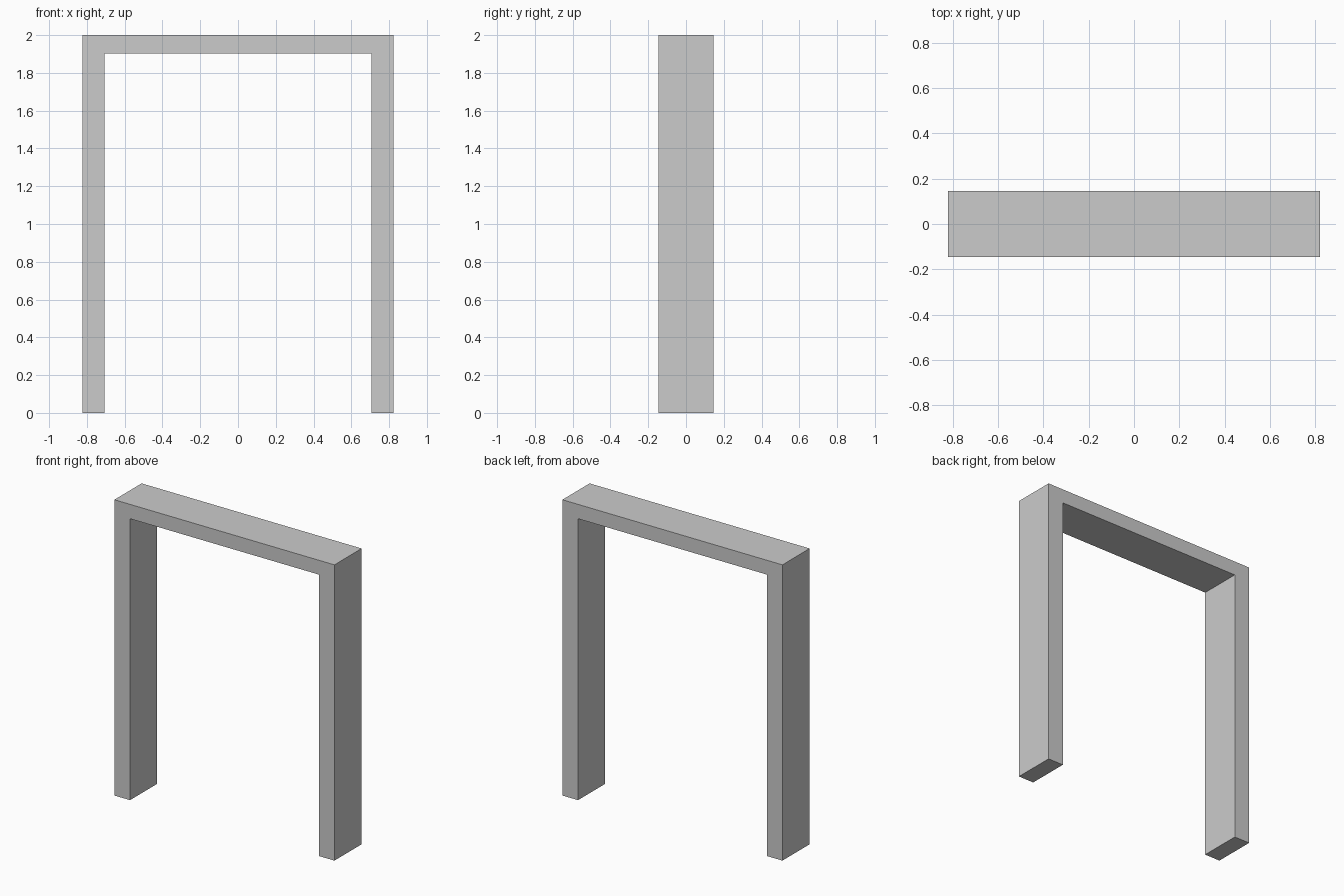
import bpy, bmesh
from mathutils import Vector

if "Cube" in bpy.data.objects:
    bpy.data.objects.remove(bpy.data.objects["Cube"])

# Overall sizes
HALF_W, HALF_OPENING = 0.823, 0.706
HEIGHT, LINTEL_BOTTOM = 2.0, 1.903
DEPTH = 0.29

# Door frame: right half of the outline, mirrored to close the arch
half = [(HALF_OPENING, LINTEL_BOTTOM), (HALF_OPENING, 0),
        (HALF_W, 0), (HALF_W, HEIGHT)]
outline = half + [(-x, z) for x, z in reversed(half)]

bm = bmesh.new()
front = bm.faces.new([bm.verts.new((x, -DEPTH / 2, z)) for x, z in outline])

# Extrude the profile to the frame depth
result = bmesh.ops.extrude_face_region(bm, geom=[front], use_keep_orig=True)
back = [v for v in result["geom"] if isinstance(v, bmesh.types.BMVert)]
bmesh.ops.translate(bm, verts=back, vec=Vector((0, DEPTH, 0)))
bmesh.ops.recalc_face_normals(bm, faces=bm.faces)

mesh = bpy.data.meshes.new("door_frame")
bm.to_mesh(mesh)
bm.free()
bpy.context.collection.objects.link(bpy.data.objects.new("door_frame", mesh))
